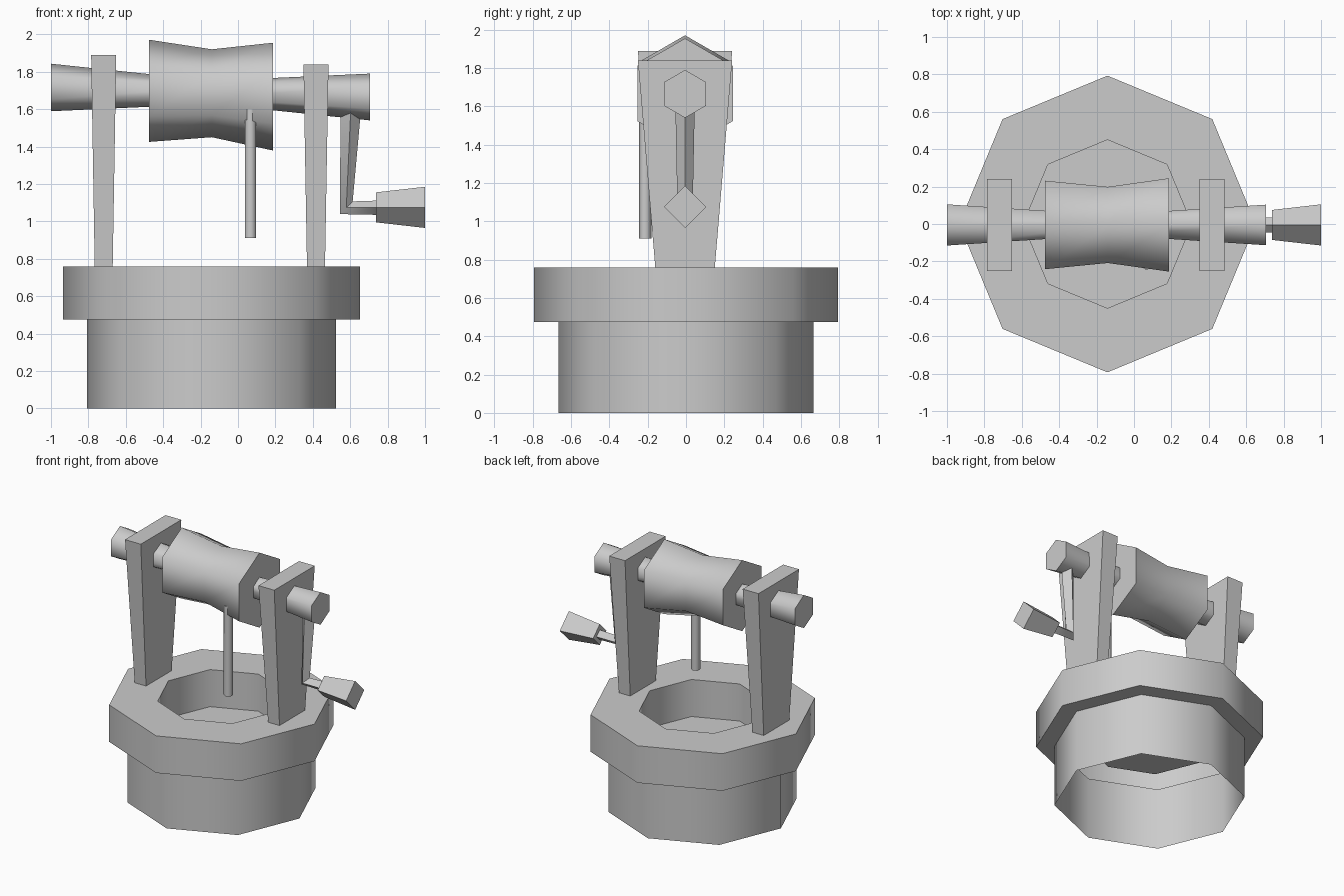
import bpy
import bmesh
from math import cos, sin, pi, radians, sqrt
from mathutils import Vector

if "Cube" in bpy.data.objects:
    bpy.data.objects.remove(bpy.data.objects["Cube"], do_unlink=True)

grey = bpy.data.materials.new("plain grey")
grey.use_nodes = True
grey.diffuse_color = (0.6, 0.6, 0.6, 1)
grey.node_tree.nodes["Principled BSDF"].inputs["Base Color"].default_value = (0.6, 0.6, 0.6, 1)

X, Y, Z = Vector((1, 0, 0)), Vector((0, 1, 0)), Vector((0, 0, 1))
MID_Y = -0.005


def loft(name, rings, sides, turn=0.0, open_start=False):
    """Skin a row of rings, each given as (centre, u axis, v axis)."""
    bm = bmesh.new()
    loops = []
    for c, u, v in rings:
        angles = [turn + 2 * pi * i / sides for i in range(sides)]
        loops.append([bm.verts.new(Vector(c) + u * cos(a) + v * sin(a)) for a in angles])
    for lo, hi in zip(loops, loops[1:]):
        for i in range(sides):
            j = (i + 1) % sides
            bm.faces.new((lo[i], lo[j], hi[j], hi[i]))
    bm.faces.new(loops[-1])
    if not open_start:
        bm.faces.new(loops[0])
    bmesh.ops.recalc_face_normals(bm, faces=bm.faces)
    mesh = bpy.data.meshes.new(name)
    bm.to_mesh(mesh)
    bm.free()
    mesh.materials.append(grey)
    obj = bpy.data.objects.new(name, mesh)
    bpy.context.collection.objects.link(obj)
    bpy.ops.object.select_all(action='DESELECT')
    obj.select_set(True)
    bpy.context.view_layer.objects.active = obj
    bpy.ops.object.shade_smooth_by_angle(angle=radians(65))
    return obj


def bar(name, sections, sides):
    """Bar along x from (x, z, radius) sections, corners up and down."""
    return loft(name, [((x, MID_Y, z), Z * r, Y * r) for x, z, r in sections], sides)


# Well shell: wall, overhanging lip, shaft and its floor, open underneath
well_profile = [(0.665, 0), (0.665, 0.475), (0.793, 0.475),
                (0.793, 0.76), (0.45, 0.76), (0.45, 0.475)]
loft("well_shell", [((-0.142, 0, z), X * r, Y * r) for r, z in well_profile],
     8, open_start=True)

# Tapered posts
for name, x, top in (("right_post", -0.718, 1.89), ("left_post", 0.417, 1.84)):
    k = sqrt(2)
    loft(name, [((x, MID_Y, 0.755), X * 0.048 * k, Y * 0.155 * k),
                ((x, MID_Y, top), X * 0.067 * k, Y * 0.246 * k)], 4, turn=pi / 4)

# Slightly tilted axle and winding drum, both waisted
bar("axle", [(-1, 1.716, 0.127), (-0.14, 1.69, 0.062), (0.705, 1.665, 0.125)], 6)
bar("drum", [(-0.475, 1.698, 0.273), (-0.14, 1.685, 0.235), (0.187, 1.667, 0.288)], 6)

# Hanging rope
loft("rope", [((0.067, -0.213, z), Y * 0.033, X * 0.033) for z in (0.91, 1.6)], 6)

# Bent crank arm with a mitred elbow
loft("crank_arm", [((0.602, MID_Y, 1.58), X * 0.054, Y * 0.05),
                   ((0.579, MID_Y, 1.073), Vector((-0.034, 0, -0.034)) * -1, Y * 0.04),
                   ((0.74, MID_Y, 1.073), Z * 0.038, Y * 0.04)], 4)

# Flared handle
bar("crank_handle", [(0.737, 1.075, 0.08), (1, 1.075, 0.11)], 4)
